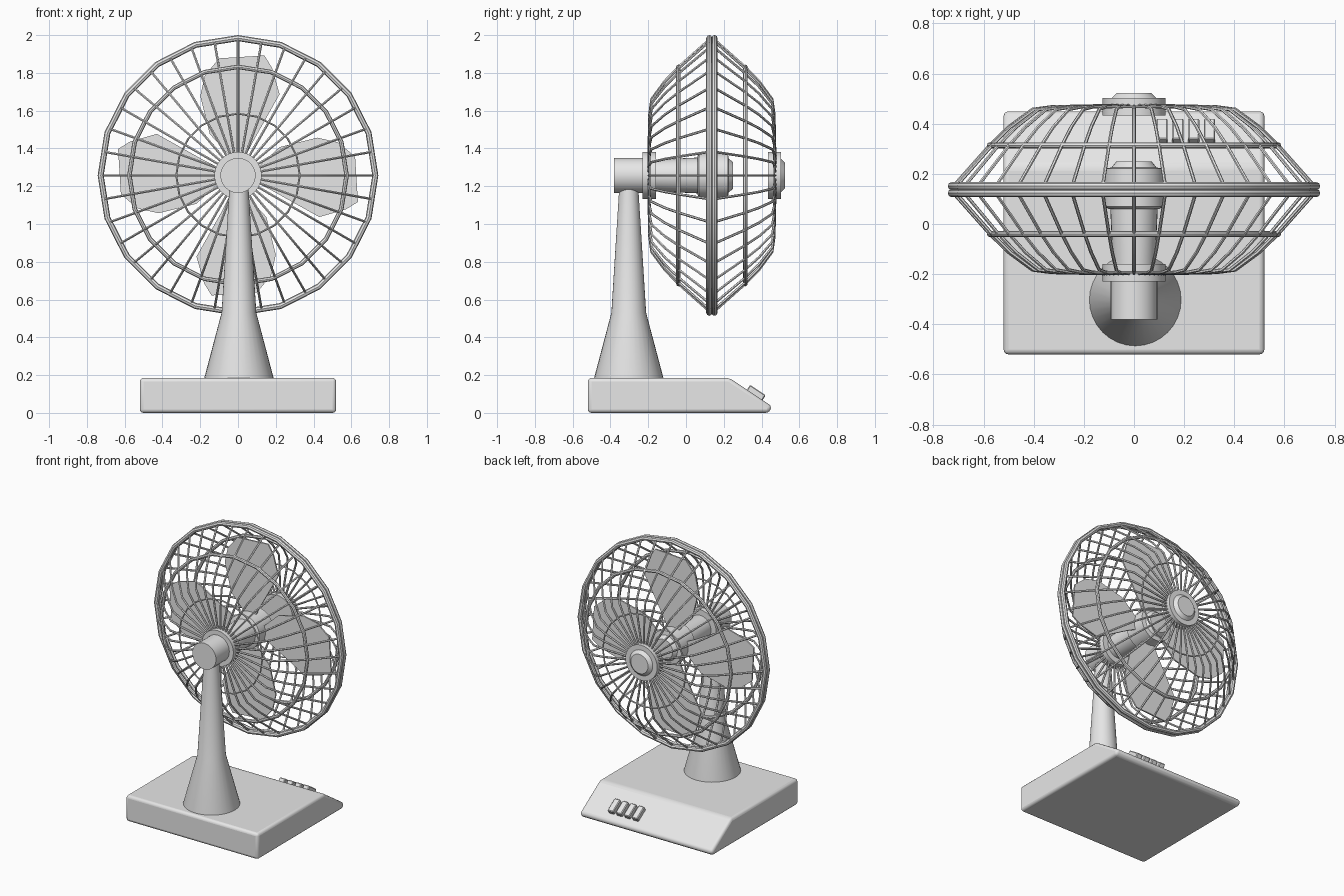
import bpy, bmesh
from math import pi, sin, cos, atan2
from mathutils import Matrix, Vector

if "Cube" in bpy.data.objects:
    bpy.data.objects.remove(bpy.data.objects["Cube"], do_unlink=True)

HUB_Z = 1.257   # height of the fan axis
MID_Y = 0.137   # plane of the cage rim

grey = bpy.data.materials.new("light_grey")
grey.use_nodes = True
grey.diffuse_color = (0.8, 0.8, 0.8, 1)
grey.node_tree.nodes["Principled BSDF"].inputs["Base Color"].default_value = grey.diffuse_color


def finish(ob, name, smooth=True):
    ob.name = name
    ob.data.materials.clear()
    ob.data.materials.append(grey)
    bpy.ops.object.select_all(action='DESELECT')
    ob.select_set(True)
    bpy.context.view_layer.objects.active = ob
    if smooth:
        bpy.ops.object.shade_smooth_by_angle(angle=pi / 6)
    return ob


def add(name, bm, smooth=True):
    bmesh.ops.recalc_face_normals(bm, faces=bm.faces)
    mesh = bpy.data.meshes.new(name)
    bm.to_mesh(mesh)
    bm.free()
    ob = bpy.data.objects.new(name, mesh)
    bpy.context.collection.objects.link(ob)
    return finish(ob, name, smooth)


def lathe(name, profile, along_y=True, steps=32):
    """Spin (radius, distance) points, closed at both ends, about y or z."""
    bm = bmesh.new()
    points = [(0, profile[0][1])] + profile + [(0, profile[-1][1])]
    verts = [bm.verts.new((r, 0, t)) for r, t in points]
    edges = [bm.edges.new(pair) for pair in zip(verts, verts[1:])]
    bmesh.ops.spin(bm, geom=verts + edges, cent=(0, 0, 0), axis=(0, 0, 1),
                   angle=2 * pi, steps=steps, use_duplicate=False)
    bmesh.ops.remove_doubles(bm, verts=bm.verts, dist=0.0001)
    if along_y:
        bm.transform(Matrix.Translation((0, 0, HUB_Z)) @ Matrix.Rotation(-pi / 2, 4, 'X'))
    return add(name, bm)


def extrude(name, outline, shift, smooth=False):
    """Extrude a flat outline along a vector."""
    bm = bmesh.new()
    face = bm.faces.new([bm.verts.new(p) for p in outline])
    moved = bmesh.ops.extrude_face_region(bm, geom=[face])["geom"]
    bmesh.ops.translate(bm, vec=shift,
                        verts=[v for v in moved if isinstance(v, bmesh.types.BMVert)])
    return add(name, bm, smooth)


def bevel(ob, width, segments):
    mod = ob.modifiers.new("rounding", 'BEVEL')
    mod.width, mod.segments, mod.limit_method = width, segments, 'ANGLE'
    mod.angle_limit = pi / 9


# Base with a sloping control panel
side = [(-0.52, 0), (-0.52, 0.185), (0.23, 0.185), (0.455, 0.035), (0.44, 0)]
base = extrude("base", [(-0.52, y, z) for y, z in side], (1.04, 0, 0), True)
bevel(base, 0.022, 3)

# Push buttons lying on the slope
slope = atan2(-0.15, 0.225)
for i in range(4):
    bm = bmesh.new()
    bmesh.ops.create_cube(bm, size=1)
    bm.transform(Matrix.Translation((0.112 + 0.063 * i, 0.367, 0.1))
                 @ Matrix.Rotation(slope, 4, 'X') @ Matrix.Diagonal((0.045, 0.1, 0.05, 1)))
    bevel(add(f"button_{i + 1}", bm, False), 0.005, 1)

# Flared stand
stand = lathe("stand", [(0.183, 0.17), (0.183, 0.187), (0.092, 0.53), (0.05, 1.2)], False)
stand.location = (0.005, -0.303, 0)

# Motor, collars and blade hub along the fan axis
lathe("motor_cap", [(0.093, -0.38), (0.093, -0.22)])
lathe("rear_collar", [(0.125, -0.23), (0.125, -0.16)])
lathe("motor_body", [(0.084, -0.17), (0.095, 0.07)])
lathe("blade_hub", [(0.1, 0.06), (0.12, 0.07), (0.12, 0.222), (0.09, 0.225), (0.07, 0.25)])
lathe("front_collar", [(0.125, 0.433), (0.125, 0.502), (0.09, 0.502), (0.068, 0.523)])

# Four flat blades
outline = [(-0.04, 0.1), (-0.15, 0.22), (-0.2, 0.42), (-0.175, 0.53), (-0.1, 0.62),
           (0.14, 0.635), (0.18, 0.57), (0.22, 0.43), (0.08, 0.18), (0.04, 0.1)]
for i in range(4):
    blade = extrude(f"blade_{i + 1}", [(x, 0, z) for x, z in outline], (0, 0.01, 0))
    blade.location = (0, MID_Y, HUB_Z)
    blade.rotation_euler.y = i * pi / 2

# Cage rings, mirrored front and back
for label, s in (("front", 1), ("rear", -1)):
    for part, radius, thick, dist in (("rim", 0.727, 0.016, 0.014),
                                      ("ring", 0.575, 0.012, 0.177),
                                      ("inner_ring", 0.327, 0.005, 0.33)):
        bpy.ops.mesh.primitive_torus_add(
            major_segments=20, minor_segments=8, major_radius=radius, minor_radius=thick,
            location=(0, MID_Y + s * dist, HUB_Z), rotation=(pi / 2, 0, 0))
        finish(bpy.context.object, f"{label}_cage_{part}")

    # Bent radial wires of this half of the cage
    curve = bpy.data.curves.new("wires", 'CURVE')
    curve.dimensions = '3D'
    curve.bevel_depth = 0.007
    curve.bevel_resolution = 1
    path = [(0.1, 0.335), (0.33, 0.33), (0.405, 0.32), (0.5, 0.25), (0.575, 0.177), (0.72, 0.014)]
    for i in range(36):
        a = 2 * pi * i / 36
        spline = curve.splines.new('POLY')
        spline.points.add(len(path) - 1)
        for point, (r, d) in zip(spline.points, path):
            point.co = (r * sin(a), MID_Y + s * d, HUB_Z + r * cos(a), 1)
    wires = bpy.data.objects.new("wires", curve)
    bpy.context.collection.objects.link(wires)
    bpy.ops.object.select_all(action='DESELECT')
    wires.select_set(True)
    bpy.context.view_layer.objects.active = wires
    bpy.ops.object.convert(target='MESH')
    finish(bpy.context.object, f"{label}_cage_wires")
